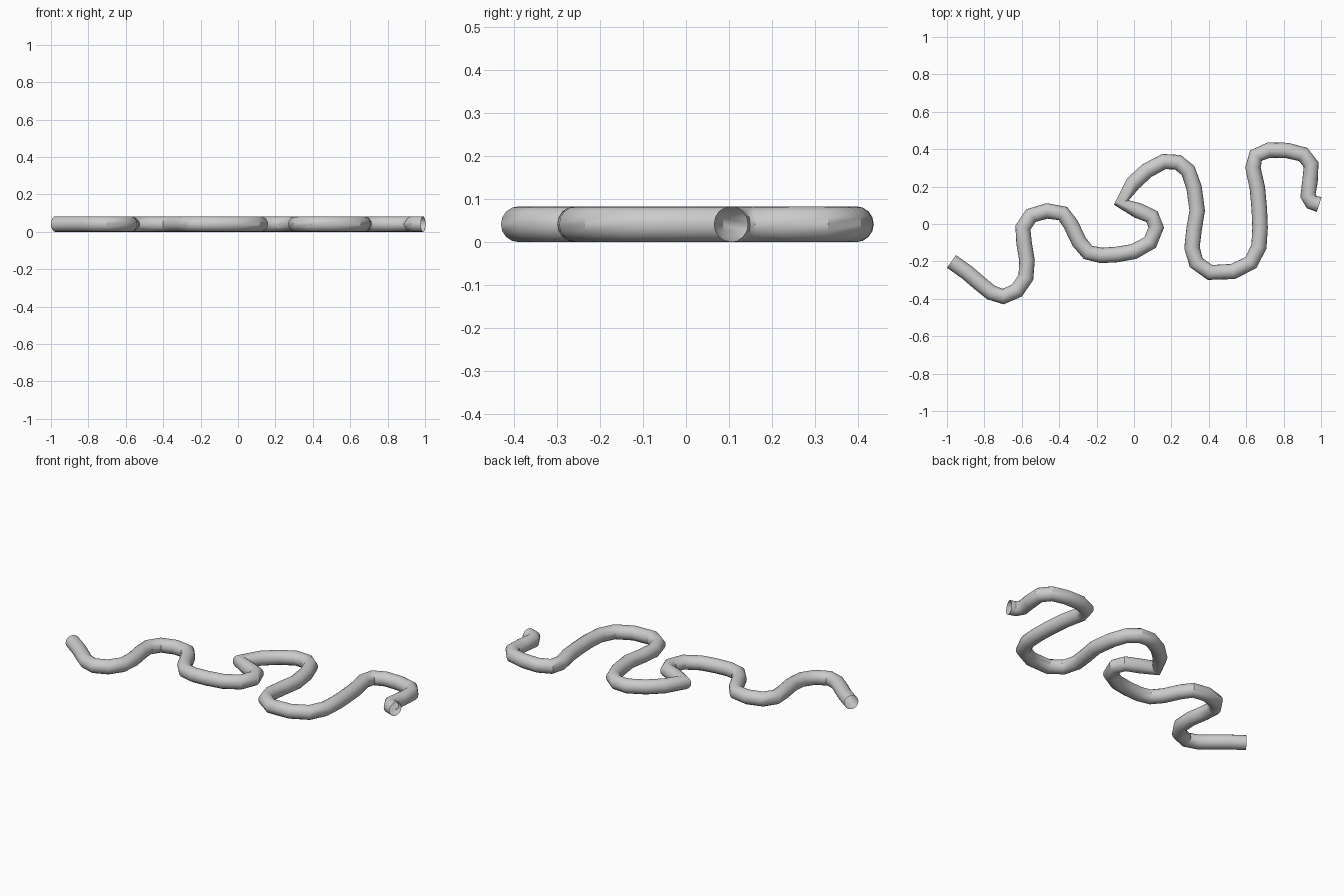
import bpy

R = 0.0415  # tube radius

# Winding centreline in plan view
PATH = [
    (-.976, -.20), (-.893, -.259), (-.818, -.323), (-.765, -.366), (-.70, -.388),
    (-.626, -.356), (-.578, -.286), (-.572, -.195), (-.588, -.099), (-.594, -.019),
    (-.551, .045), (-.465, .070), (-.38, .056), (-.337, -.003), (-.294, -.094),
    (-.246, -.152), (-.176, -.168), (-.091, -.163), (0, -.147), (.086, -.099),
    (.119, -.019), (.096, .04), (.021, .072), (-.068, .115), (-.005, .217),
    (.07, .286), (.16, .334), (.235, .330), (.289, .286), (.321, .195),
    (.338, .072), (.321, -.029), (.31, -.126), (.332, -.206), (.406, -.259),
    (.529, -.254), (.626, -.206), (.668, -.12), (.674, -.019), (.670, .078),
    (.660, .19), (.636, .302), (.652, .366), (.722, .395), (.818, .393),
    (.904, .372), (.947, .318), (.941, .227), (.93, .152), (.950, .117), (.990, .104),
]

# Open-ended round tube swept along the path
curve = bpy.data.curves.new("winding_tube", 'CURVE')
curve.dimensions = '3D'
curve.bevel_depth = R
curve.bevel_resolution = 6
curve.use_fill_caps = False
spline = curve.splines.new('POLY')
spline.points.add(len(PATH) - 1)
for point, (x, y) in zip(spline.points, PATH):
    point.co = (x, y, R, 1)

tube = bpy.data.objects.new("winding_tube", curve)
bpy.context.collection.objects.link(tube)
bpy.context.view_layer.objects.active = tube
tube.select_set(True)
bpy.ops.object.convert(target='MESH')
bpy.ops.object.shade_smooth_by_angle(angle=0.6)
